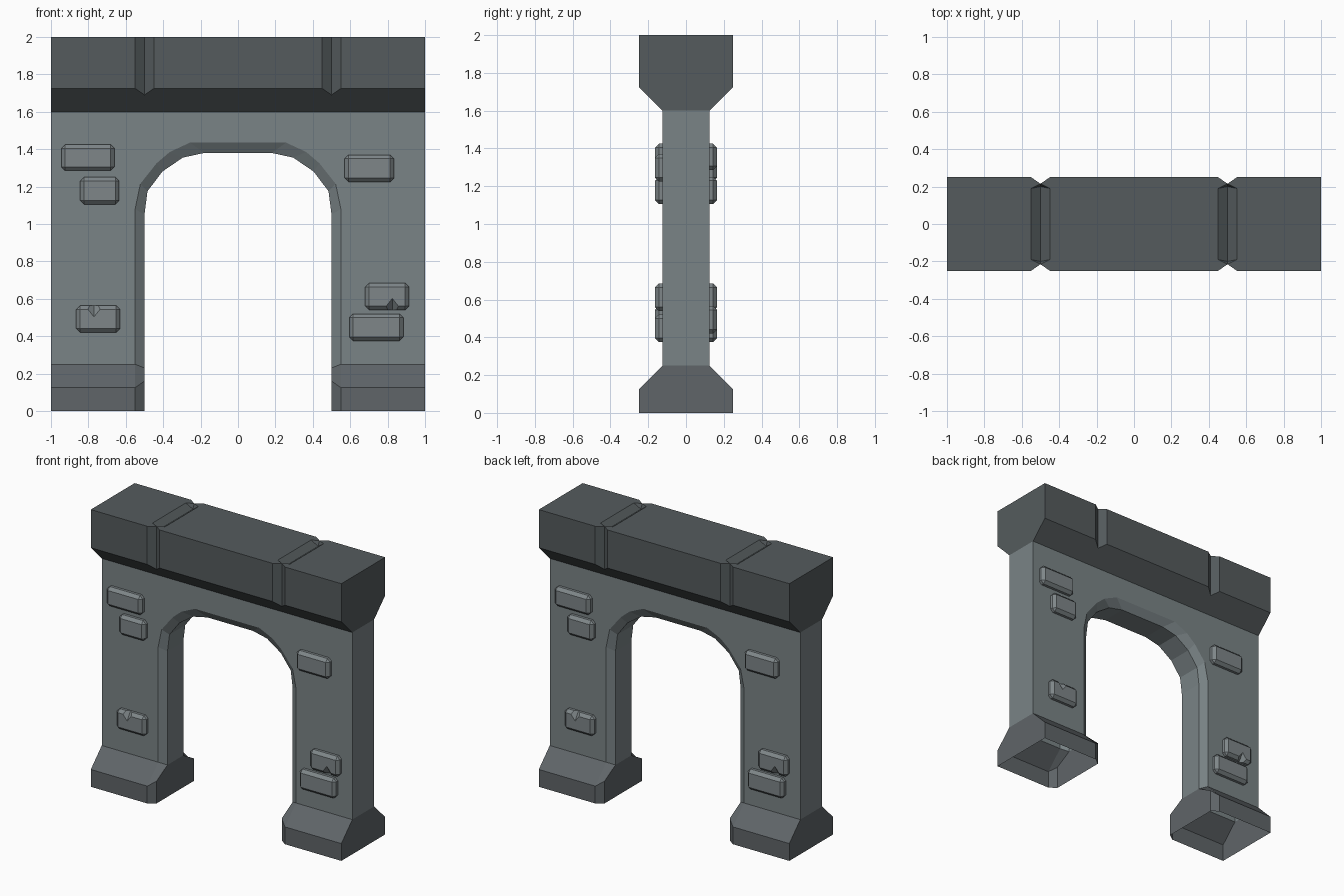
import bpy, bmesh, math
from mathutils import Matrix

if "Cube" in bpy.data.objects:
    bpy.data.objects.remove(bpy.data.objects["Cube"])


def material(name, rgb):
    mat = bpy.data.materials.new(name)
    mat.diffuse_color = (*rgb, 1)
    mat.use_nodes = True
    mat.node_tree.nodes["Principled BSDF"].inputs["Base Color"].default_value = mat.diffuse_color
    return mat


wall_grey = material("wall_grey", (.195, .23, .24))
foot_grey = material("foot_grey", (.115, .13, .14))
dark_grey = material("dark_grey", (.09, .105, .11))
stone_grey = material("stone_grey", (.21, .24, .25))


def finish(name, bm, mats):
    bmesh.ops.remove_doubles(bm, verts=bm.verts, dist=1e-5)
    bmesh.ops.dissolve_degenerate(bm, dist=1e-5, edges=bm.edges)
    bmesh.ops.recalc_face_normals(bm, faces=bm.faces)
    me = bpy.data.meshes.new(name)
    for mat in mats:
        me.materials.append(mat)
    if len(mats) > 1:
        # second material below the top of the feet
        for f in bm.faces:
            f.material_index = int(max(v.co.z for v in f.verts) < .251)
    bm.to_mesh(me)
    bm.free()
    ob = bpy.data.objects.new(name, me)
    bpy.context.collection.objects.link(ob)
    return ob


def face(bm, pts):
    unique = list(dict.fromkeys(pts))
    if len(unique) > 2:
        bm.faces.new([bm.verts.new(p) for p in unique])


def loft(bm, rings):
    for a, b in zip(rings, rings[1:]):
        for i in range(len(a) - 1):
            face(bm, [a[i], a[i + 1], b[i + 1], b[i]])


def mirror_y(section):
    return section + [(-y, z) for y, z in reversed(section)]


# Arch wall: right half of the opening as (outer x, outer z, inner x, inner z, half depth)
half = [(.55, 0, .5, 0, .25), (.55, .125, .5, .16, .25), (.55, .25, .5, .23, .125),
        (.55, 1.08, .5, 1.05, .125), (.522, 1.215, .484, 1.175, .125),
        (.435, 1.325, .405, 1.28, .125), (.365, 1.385, .295, 1.355, .125),
        (.257, 1.435, .18, 1.38, .125)]
stations = half + [(-a, b, -c, d, e) for a, b, c, d, e in reversed(half)]
bm = bmesh.new()
loft(bm, [[(ox, -d, oz), (ix, .035 - d, iz), (ix, d - .035, iz), (ox, d, oz)]
          for ox, oz, ix, iz, d in stations])
for s in (-1, 1):
    # front and back wall faces
    outline = [(ox, s * .125, oz) for ox, oz, ix, iz, d in stations[2:-2]]
    face(bm, outline + [(-1, s * .125, .25), (-1, s * .125, 1.6),
                        (1, s * .125, 1.6), (1, s * .125, .25)])
    # outer ends of the wall and the feet
    for end in ([(-.25, 0), (-.25, .125), (-.125, .25)], [(-.125, .25), (-.125, 1.6)]):
        face(bm, [(s, y, z) for y, z in mirror_y(end)])
    # flared feet, open underneath
    for t in (-1, 1):
        loft(bm, [[(s, t * d, z), (s * .55, t * d, z)]
                  for d, z in ((.25, 0), (.25, .125), (.125, .25))])
finish("arch_wall", bm, [wall_grey, foot_grey])

# Coping: flared beam with joint grooves on the sides and top
plain = mirror_y([(-.125, 1.6), (-.25, 1.725), (-.25, 2), (-.19, 2), (-.19, 2)])
groove = mirror_y([(-.125, 1.6), (-.215, 1.69), (-.215, 2), (-.215, 2), (-.2, 1.965)])
layout = [(-1, plain), (-.55, plain), (-.5, groove), (-.45, plain),
          (.45, plain), (.5, groove), (.55, plain), (1, plain)]
bm = bmesh.new()
loft(bm, [[(x, y, z) for y, z in sec] for x, sec in layout])
for x in (-1, 1):
    face(bm, [(x, y, z) for y, z in plain])
finish("coping", bm, [dark_grey])

# Raised stones: x min, x max, z min, z max, optional chip (x, edge z)
stones = [(-.945, -.66, 1.285, 1.425, None), (-.845, -.635, 1.105, 1.25, None),
          (.57, .835, 1.225, 1.37, None), (.595, .885, .375, .52, None),
          (-.865, -.63, .42, .565, (-.77, .565)), (.68, .915, .54, .685, (.825, .54))]


def stone(name, x0, x1, z0, z1, chip):
    bm = bmesh.new()
    m = Matrix.Translation(((x0 + x1) / 2, -.125, (z0 + z1) / 2))
    bmesh.ops.create_cube(bm, size=1, matrix=m @ Matrix.Diagonal((x1 - x0, .08, z1 - z0, 1)))
    bmesh.ops.bevel(bm, geom=bm.edges[:], offset=.021, segments=1, affect='EDGES')
    ob = finish(name, bm, [stone_grey])
    if chip:
        # diamond-shaped cutter for the chipped edge
        bm = bmesh.new()
        tips = [(.055, 0, 0), (0, .045, 0), (-.055, 0, 0), (0, -.045, 0)]
        for i in range(4):
            for k in (-.07, .07):
                face(bm, [tips[i], tips[(i + 1) % 4], (0, 0, k)])
        bmesh.ops.translate(bm, verts=bm.verts, vec=(chip[0], -.17, chip[1]))
        cutter = finish("chip_cutter", bm, [stone_grey])
        cutter.hide_render = True
        mod = ob.modifiers.new("chip", 'BOOLEAN')
        mod.operation, mod.solver, mod.object = 'DIFFERENCE', 'EXACT', cutter
        bpy.context.view_layer.objects.active = ob
        bpy.ops.object.modifier_apply(modifier=mod.name)
        bpy.data.objects.remove(cutter)
    return ob


for i, spec in enumerate(stones, 1):
    front = stone(f"front_stone_{i}", *spec)
    # the back carries the same stones, turned half way round
    back = front.copy()
    back.name = f"back_stone_{i}"
    back.rotation_euler.z = math.pi
    bpy.context.collection.objects.link(back)
